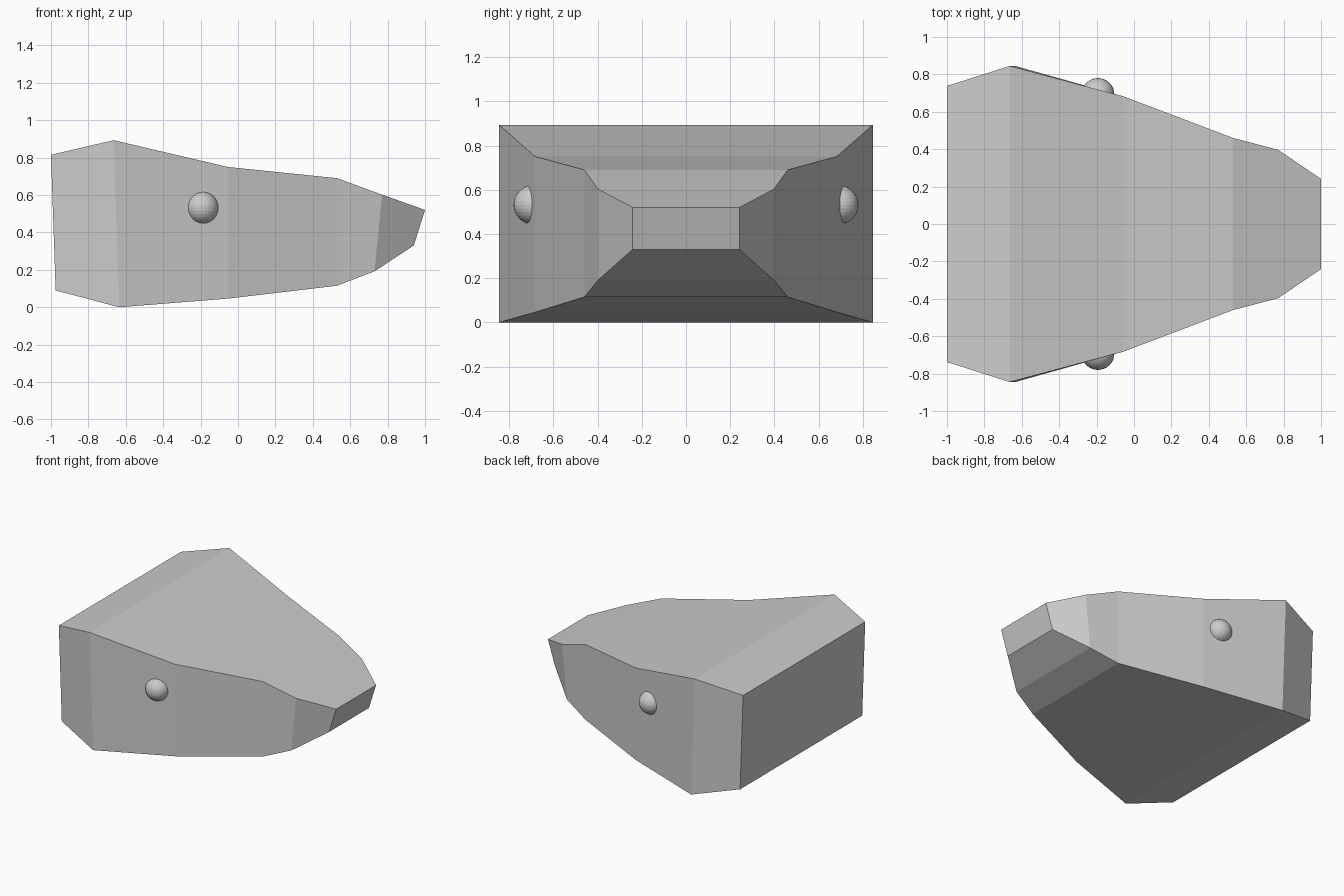
import bpy
import bmesh

if "Cube" in bpy.data.objects:
    bpy.data.objects.remove(bpy.data.objects["Cube"])

grey = bpy.data.materials.new("plain grey")
grey.diffuse_color = (0.6, 0.6, 0.6, 1)
grey.use_nodes = True
grey.node_tree.nodes["Principled BSDF"].inputs["Base Color"].default_value = grey.diffuse_color

# Stations from back to nose: top x, top z, bottom x, bottom z, half width
stations = [
    (-1.0, 0.815, -0.975, 0.09, 0.738),
    (-0.665, 0.893, -0.635, 0.0, 0.845),
    (-0.055, 0.75, -0.055, 0.046, 0.682),
    (0.53, 0.69, 0.53, 0.115, 0.46),
    (0.77, 0.602, 0.73, 0.192, 0.397),
    (1.0, 0.52, 0.94, 0.33, 0.241),
]


def add_object(name, bm):
    bmesh.ops.recalc_face_normals(bm, faces=bm.faces)
    mesh = bpy.data.meshes.new(name)
    bm.to_mesh(mesh)
    bm.free()
    mesh.materials.append(grey)
    obj = bpy.data.objects.new(name, mesh)
    bpy.context.collection.objects.link(obj)
    return obj


# Head: rectangular sections joined into a closed tapering block
bm = bmesh.new()
rings = [
    [bm.verts.new(p) for p in ((tx, -w, tz), (tx, w, tz), (bx, w, bz), (bx, -w, bz))]
    for tx, tz, bx, bz, w in stations
]
for a, b in zip(rings, rings[1:]):
    for i in range(4):
        j = (i + 1) % 4
        bm.faces.new((a[i], a[j], b[j], b[i]))
bm.faces.new(rings[0])
bm.faces.new(rings[-1])
add_object("head", bm)

# Eyes: a sphere sunk into each side
for side, name in ((-1, "right_eye"), (1, "left_eye")):
    bm = bmesh.new()
    bmesh.ops.create_uvsphere(bm, u_segments=32, v_segments=16, radius=0.088)
    eye = add_object(name, bm)
    eye.location = (-0.193, side * 0.692, 0.532)
